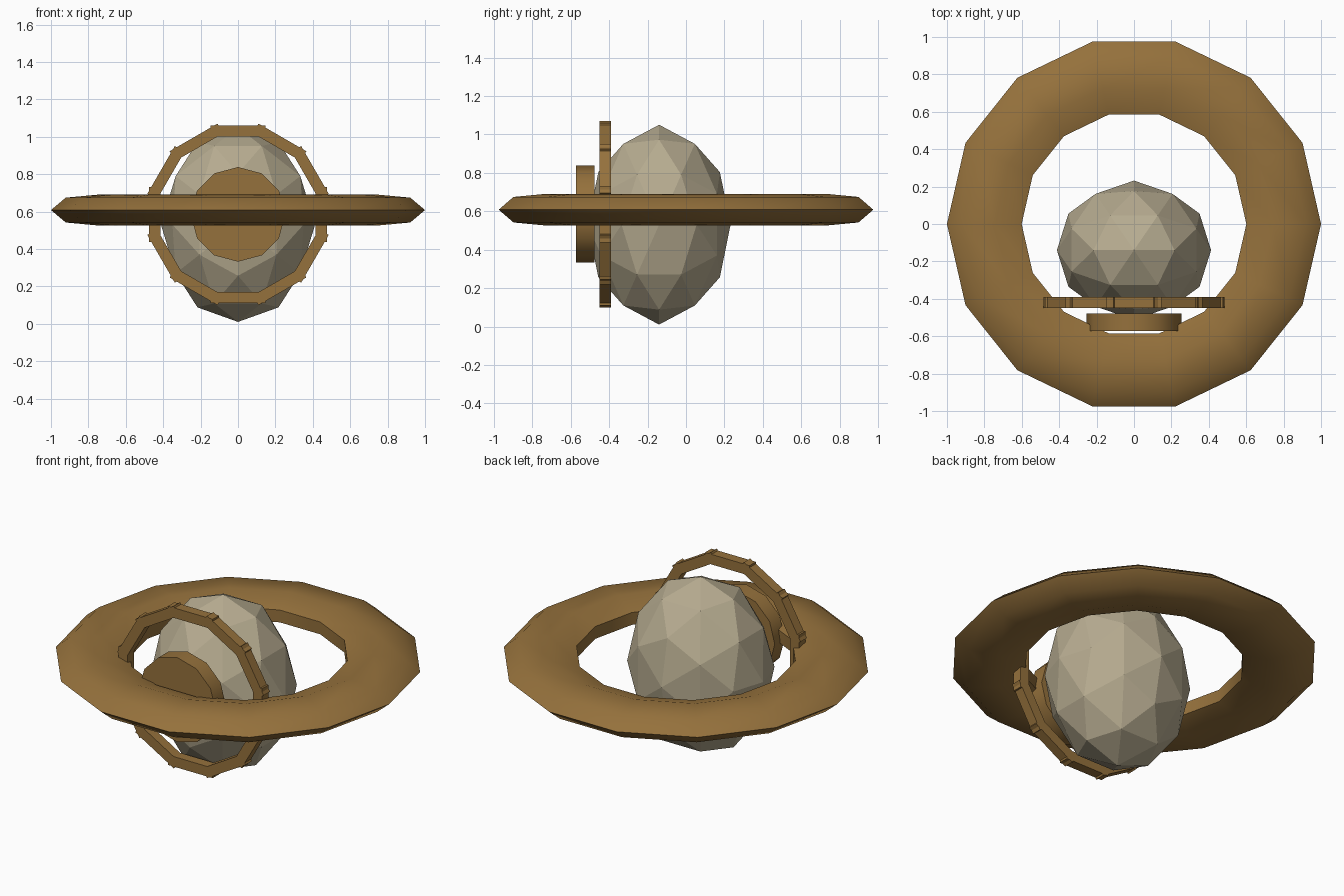
import bpy, bmesh, math
from itertools import product
from mathutils import Matrix, Vector

cube = bpy.data.objects.get("Cube")
if cube:
    bpy.data.objects.remove(cube, do_unlink=True)


def make_material(name, color):
    mat = bpy.data.materials.new(name)
    mat.use_nodes = True
    mat.diffuse_color = color
    mat.node_tree.nodes["Principled BSDF"].inputs["Base Color"].default_value = color
    return mat


brown = make_material("warm brown", (0.30, 0.165, 0.045, 1))
stone = make_material("pale stone", (0.47, 0.41, 0.28, 1))


def finish(bm, name, mat, location, smooth=None):
    bmesh.ops.recalc_face_normals(bm, faces=bm.faces)
    mesh = bpy.data.meshes.new(name)
    bm.to_mesh(mesh)
    bm.free()
    obj = bpy.data.objects.new(name, mesh)
    obj.location = location
    mesh.materials.append(mat)
    bpy.context.collection.objects.link(obj)
    if smooth:
        bpy.ops.object.select_all(action="DESELECT")
        obj.select_set(True)
        bpy.context.view_layer.objects.active = obj
        bpy.ops.object.shade_smooth_by_angle(angle=math.radians(smooth))
    return obj


# Faceted egg-shaped body: a once-divided icosahedron with an edge at the top
phi = (1 + math.sqrt(5)) / 2
seeds = [(1, 0, phi), (phi, 1, 0), (0, phi, 1),
         (1, 0, 0), (0, 1, 0), (0, 0, 1),
         (1, phi, phi * phi), (phi, phi * phi, 1), (phi * phi, 1, phi)]
points = {tuple(round(c * s, 5) + 0.0 for c, s in zip(Vector(seed).normalized(), signs))
          for seed in seeds for signs in product((-1, 1), repeat=3)}
bm = bmesh.new()
for p in sorted(points):
    bm.verts.new(p)
bmesh.ops.convex_hull(bm, input=bm.verts)
bmesh.ops.scale(bm, vec=(0.412, 0.372, 0.52), verts=bm.verts)
finish(bm, "body", stone, (0, -0.14, 0.53))

# Wide flattened ring around the body
SIDES, TUBE = 14, 7
bm = bmesh.new()
loops = []
for i in range(SIDES):
    a = math.tau * i / SIDES
    loop = []
    for j in range(TUBE):
        t = math.tau * j / TUBE
        r = 0.79 + 0.21 * math.cos(t)
        loop.append(bm.verts.new((r * math.cos(a), r * math.sin(a), 0.085 * math.sin(t))))
    loops.append(loop)
for i in range(SIDES):
    here, there = loops[i], loops[(i + 1) % SIDES]
    for j in range(TUBE):
        k = (j + 1) % TUBE
        bm.faces.new((here[j], there[j], there[k], here[k]))
finish(bm, "wide_ring", brown, (0, 0, 0.608), smooth=60)

# Upright front hoop made of overlapping straight bars
bm = bmesh.new()
for i in range(12):
    place = (Matrix.Rotation(math.tau * i / 12, 4, "Y")
             @ Matrix.Translation((0, 0, 0.445))
             @ Matrix.Diagonal((0.295, 0.06, 0.06, 1)))
    bmesh.ops.create_cube(bm, size=1, matrix=place)
finish(bm, "front_hoop", brown, (0, -0.42, 0.585))

# Thick round disc on the front of the body
bm = bmesh.new()
bmesh.ops.create_cone(bm, cap_ends=True, segments=12, radius1=0.253, radius2=0.253,
                      depth=0.095, matrix=Matrix.Rotation(math.pi / 2, 4, "X"))
finish(bm, "front_disc", brown, (0, -0.525, 0.585), smooth=40)
